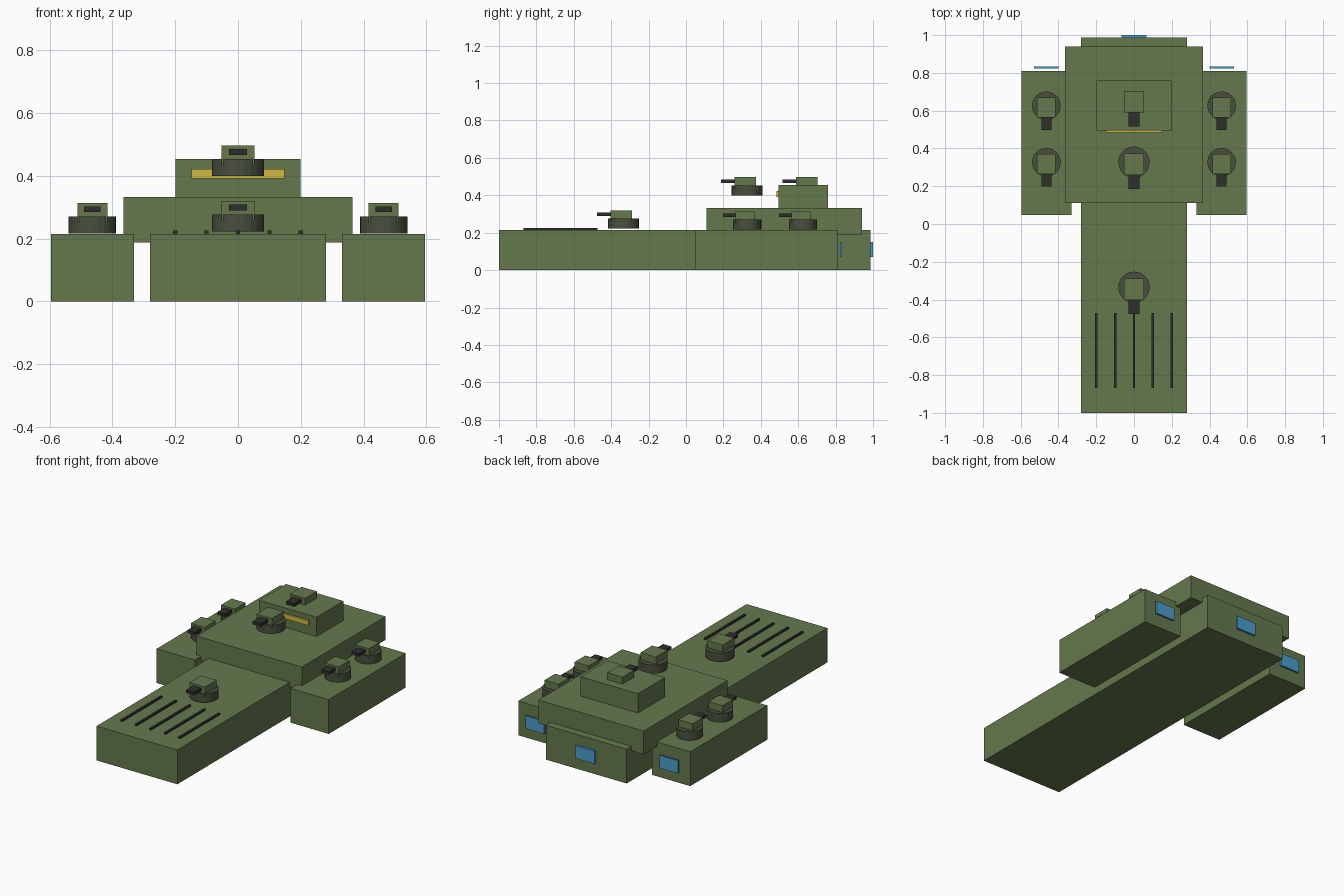
import bpy, bmesh
from mathutils import Matrix

if "Cube" in bpy.data.objects:
    bpy.data.objects.remove(bpy.data.objects["Cube"])


def material(name, rgb):
    m = bpy.data.materials.new(name)
    m.diffuse_color = (*rgb, 1.0)
    m.use_nodes = True
    m.node_tree.nodes["Principled BSDF"].inputs["Base Color"].default_value = m.diffuse_color
    return m


GREEN = material("hull_green", (0.13, 0.19, 0.075))
BASE = material("dark_olive", (0.065, 0.078, 0.048))
DARK = material("gunmetal", (0.028, 0.028, 0.026))
YELLOW = material("window_yellow", (0.62, 0.48, 0.06))
BLUE = material("engine_blue", (0.07, 0.34, 0.58))


def finish(name, bm, mat):
    mesh = bpy.data.meshes.new(name)
    bm.to_mesh(mesh)
    bm.free()
    mesh.materials.append(mat)
    ob = bpy.data.objects.new(name, mesh)
    bpy.context.collection.objects.link(ob)
    return ob


def box(name, x, y, z, mat):
    """Box from (min, max) ranges on each axis."""
    bm = bmesh.new()
    bmesh.ops.create_cube(bm, size=1)
    for v in bm.verts:
        for i, (a, b) in enumerate((x, y, z)):
            v.co[i] = a if v.co[i] < 0 else b
    return finish(name, bm, mat)


def drum(name, x, y, z0, z1, r, mat):
    bm = bmesh.new()
    bmesh.ops.create_cone(bm, cap_ends=True, segments=24, radius1=r, radius2=r,
                          depth=z1 - z0,
                          matrix=Matrix.Translation((x, y, (z0 + z1) / 2)))
    return finish(name, bm, mat)


def turret(name, x, y, z, s, barrels):
    """Round base, boxy head and forward-facing barrels; s scales the plan size."""
    drum(name + "_base", x, y, z, z + 0.054, 0.083 * s, BASE)
    box(name + "_head", (x - 0.053 * s, x + 0.053 * s),
        (y - 0.068 * s, y + 0.047 * s), (z + 0.037, z + 0.098), GREEN)
    w = 0.0187 if barrels == 3 else 0.026
    for i in range(barrels):
        cx = x + (i - (barrels - 1) / 2) * w
        box(f"{name}_barrel_{i + 1}", (cx - w / 2, cx + w / 2),
            (y - 0.141 * s, y - 0.06 * s), (z + 0.068, z + 0.086), DARK)


# Main hull, upper deck and bridge
box("main_hull", (-0.28, 0.28), (-1.0, 0.987), (0, 0.215), GREEN)
box("upper_deck", (-0.365, 0.365), (0.11, 0.94), (0.187, 0.333), GREEN)
box("bridge", (-0.199, 0.199), (0.494, 0.76), (0.33, 0.454), GREEN)
box("bridge_window", (-0.148, 0.148), (0.485, 0.4945), (0.391, 0.422), YELLOW)
box("main_engine_glow", (-0.066, 0.066), (0.986, 1.0), (0.07, 0.15), BLUE)

# Launch rails on the front deck
for i in range(5):
    x = -0.2 + 0.1 * i
    box(f"deck_rail_{i + 1}", (x - 0.0065, x + 0.0065), (-0.868, -0.472),
        (0.214, 0.225), DARK)

# Side pods with engines and twin-barrel turrets
for side, c in (("left", -0.464), ("right", 0.464)):
    box(side + "_pod", (c - 0.132, c + 0.132), (0.047, 0.809), (0, 0.215), GREEN)
    box(side + "_engine_glow", (c - 0.065, c + 0.065), (0.823, 0.834),
        (0.07, 0.15), BLUE)
    for pos, y in (("front", 0.327), ("rear", 0.626)):
        turret(f"{side}_{pos}_turret", c, y, 0.216, 0.91, 2)

# Centreline triple-barrel turrets
turret("bow_turret", 0, -0.335, 0.222, 1.0, 3)
turret("deck_turret", 0, 0.327, 0.399, 1.0, 3)
turret("bridge_turret", 0, 0.657, 0.399, 1.0, 3)
